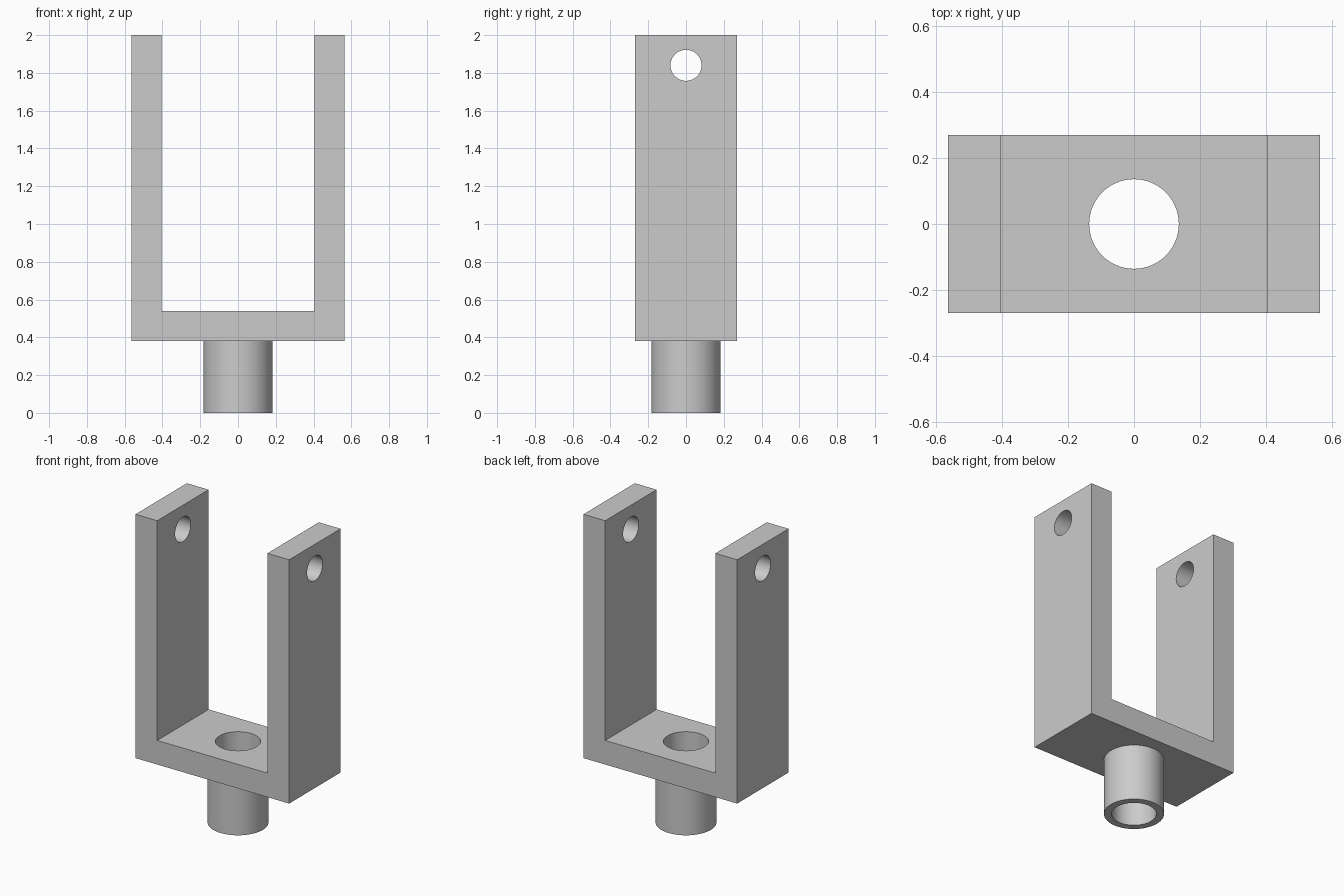
import bpy, bmesh, math
from mathutils import Matrix

old = bpy.data.objects.get("Cube")
if old:
    bpy.data.objects.remove(old, do_unlink=True)

HALF_W, INNER_W, HALF_D = 0.565, 0.405, 0.27
BASE_Z, FLOOR_Z, TOP_Z = 0.38, 0.54, 2.0
STEM_R, BORE_R = 0.183, 0.136
PIN_R, PIN_Z = 0.082, 1.84
SIDES = 64

grey = bpy.data.materials.new("plain grey")
grey.use_nodes = True
colour = (0.6, 0.6, 0.6, 1)
grey.diffuse_color = colour
grey.node_tree.nodes["Principled BSDF"].inputs["Base Color"].default_value = colour


def make_object(name, bm):
    bmesh.ops.recalc_face_normals(bm, faces=bm.faces)
    mesh = bpy.data.meshes.new(name)
    bm.to_mesh(mesh)
    bm.free()
    mesh.materials.append(grey)
    obj = bpy.data.objects.new(name, mesh)
    bpy.context.collection.objects.link(obj)
    return obj


def cut_cylinder(target, name, radius, length, matrix):
    bm = bmesh.new()
    bmesh.ops.create_cone(bm, cap_ends=True, segments=SIDES, radius1=radius,
                          radius2=radius, depth=length, matrix=matrix)
    cutter = make_object(name, bm)
    cutter.hide_render = True
    mod = target.modifiers.new(name, 'BOOLEAN')
    mod.operation = 'DIFFERENCE'
    mod.solver = 'EXACT'
    mod.object = cutter
    bpy.context.view_layer.objects.active = target
    bpy.ops.object.modifier_apply(modifier=name)
    bpy.data.objects.remove(cutter, do_unlink=True)


def smooth(obj):
    bpy.ops.object.select_all(action='DESELECT')
    obj.select_set(True)
    bpy.context.view_layer.objects.active = obj
    bpy.ops.object.shade_smooth_by_angle(angle=math.radians(30))


# U-shaped fork: half profile mirrored, then extruded front to back
half = [(HALF_W, BASE_Z), (HALF_W, TOP_Z), (INNER_W, TOP_Z), (INNER_W, FLOOR_Z)]
outline = half + [(-x, z) for x, z in reversed(half)]
bm = bmesh.new()
face = bm.faces.new([bm.verts.new((x, -HALF_D, z)) for x, z in outline])
ext = bmesh.ops.extrude_face_region(bm, geom=[face])
moved = [v for v in ext["geom"] if isinstance(v, bmesh.types.BMVert)]
bmesh.ops.translate(bm, verts=moved, vec=(0, 2 * HALF_D, 0))
fork = make_object("fork", bm)

# Pin hole through both arms, and bore through the floor
cut_cylinder(fork, "pin_hole", PIN_R, 2,
             Matrix.Translation((0, 0, PIN_Z)) @ Matrix.Rotation(math.pi / 2, 4, 'Y'))
cut_cylinder(fork, "bore", BORE_R, 1, Matrix.Translation((0, 0, BASE_Z)))
smooth(fork)

# Hollow stem, lathed, open where it meets the fork
bm = bmesh.new()
profile = [(STEM_R, BASE_Z), (STEM_R, 0), (BORE_R, 0), (BORE_R, BASE_Z)]
verts = [bm.verts.new((r, 0, z)) for r, z in profile]
edges = [bm.edges.new(pair) for pair in zip(verts, verts[1:])]
bmesh.ops.spin(bm, geom=verts + edges, cent=(0, 0, 0), axis=(0, 0, 1),
               angle=math.tau, steps=SIDES)
bmesh.ops.remove_doubles(bm, verts=bm.verts, dist=0.0001)
stem = make_object("stem", bm)
smooth(stem)
